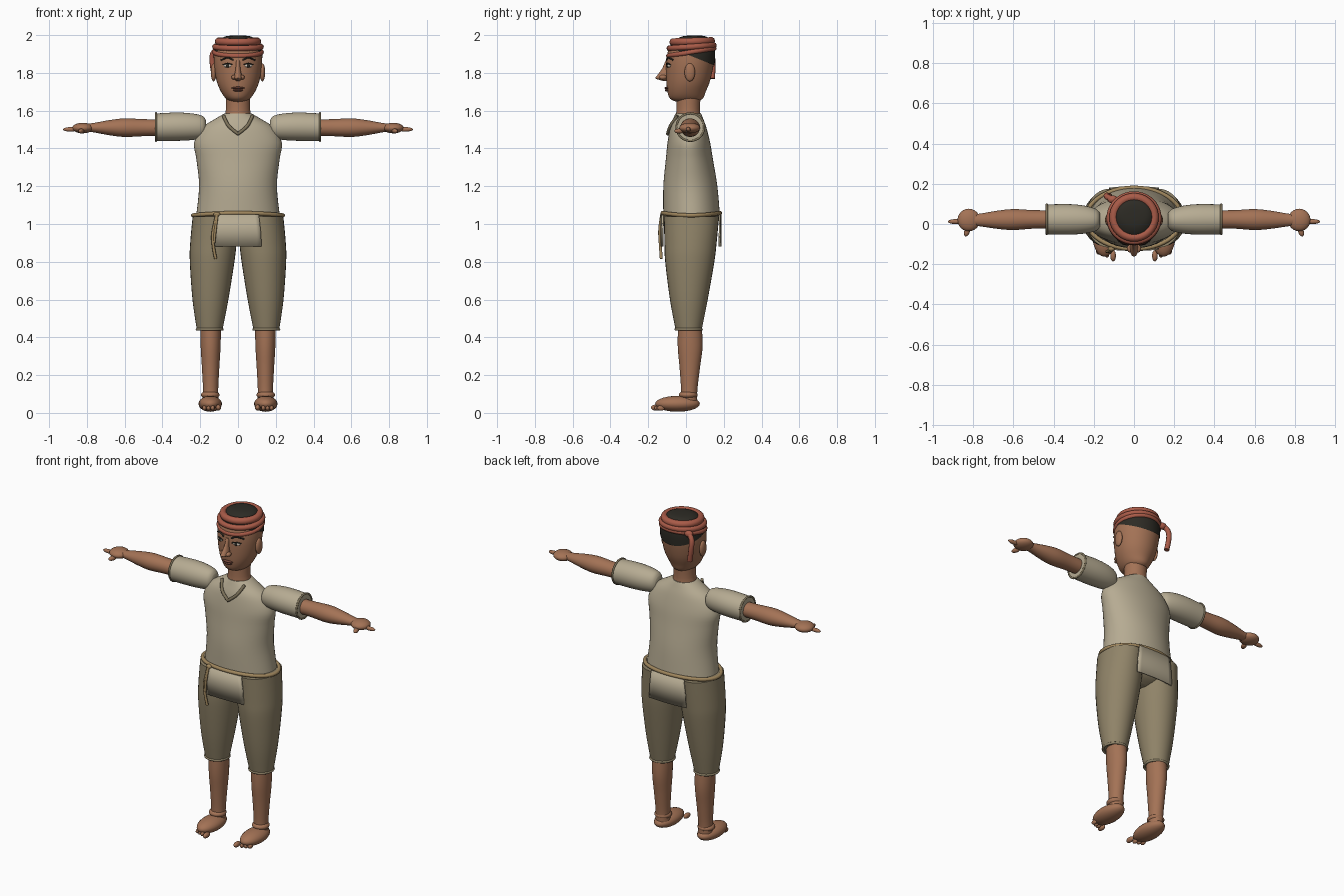
import bpy, bmesh
from math import sin, cos, pi, sqrt, radians
from mathutils import Matrix, Vector

if "Cube" in bpy.data.objects:
    bpy.data.objects.remove(bpy.data.objects["Cube"])


def material(name, *rgb):
    m = bpy.data.materials.new(name)
    m.use_nodes = True
    m.diffuse_color = (*rgb, 1)
    m.node_tree.nodes["Principled BSDF"].inputs["Base Color"].default_value = (*rgb, 1)
    return m


skin = material("brown skin", .37, .17, .092)
linen = material("pale linen", .47, .41, .29)
cloth = material("olive cloth", .28, .23, .14)
trim = material("dark trim", .2, .165, .1)
rope = material("tan rope", .35, .24, .11)
red = material("red wrap", .4, .105, .065)
dark = material("dark hair", .026, .024, .018)
lip = material("lip brown", .17, .06, .04)
white = material("eye white", .62, .56, .48)


def finish(name, bm, mat):
    bmesh.ops.recalc_face_normals(bm, faces=bm.faces)
    mesh = bpy.data.meshes.new(name)
    bm.to_mesh(mesh)
    bm.free()
    ob = bpy.data.objects.new(name, mesh)
    bpy.context.collection.objects.link(ob)
    mesh.materials.append(mat)
    smooth(ob)
    return ob


def smooth(ob):
    bpy.ops.object.select_all(action="DESELECT")
    ob.select_set(True)
    bpy.context.view_layer.objects.active = ob
    bpy.ops.object.shade_smooth_by_angle(angle=radians(50))


def spline(rows, steps=4):
    """Smooth interpolation through rows of numbers."""
    rows = [Vector(r) for r in rows]
    out = []
    for i in range(len(rows) - 1):
        a, b = rows[i], rows[i + 1]
        before, after = rows[max(i - 1, 0)], rows[min(i + 2, len(rows) - 1)]
        for s in range(steps):
            t = s / steps
            out.append(.5 * (2 * a + (b - before) * t
                             + (2 * before - 5 * a + 4 * b - after) * t * t
                             + (3 * a - before - 3 * b + after) * t ** 3))
    return out + [rows[-1]]


def loft(name, rings, mat, axis="z", side=1, n=32, cut=None):
    """Skin ellipses (position, centre u, centre v, radius u, radius v) along an axis."""
    bm = bmesh.new()
    loops = []
    for t, u, v, ru, rv in spline(rings):
        loop = []
        for k in range(n):
            a, b = u + ru * cos(2 * pi * k / n), v + rv * sin(2 * pi * k / n)
            p = (a, b, t) if axis == "z" else (t, a, b)
            loop.append(bm.verts.new((side * p[0], p[1], p[2])))
        loops.append(loop)
    for lo, hi in zip(loops, loops[1:]):
        for k in range(n):
            bm.faces.new((lo[k], lo[(k + 1) % n], hi[(k + 1) % n], hi[k]))
    bm.faces.new(loops[0])
    bm.faces.new(loops[-1])
    if cut:
        bmesh.ops.bisect_plane(bm, geom=bm.verts[:] + bm.edges[:] + bm.faces[:],
                               plane_co=cut[0], plane_no=cut[1], clear_inner=True)
    return finish(name, bm, mat)


def ball(name, centre, radii, mat, tilt=0):
    bm = bmesh.new()
    m = Matrix.Translation(centre) @ Matrix.Rotation(tilt, 4, "Z") @ Matrix.Diagonal((*radii, 1))
    bmesh.ops.create_uvsphere(bm, u_segments=24, v_segments=14, radius=1, matrix=m)
    return finish(name, bm, mat)


def tube(name, points, radius, mat, closed=False):
    data = bpy.data.curves.new(name, "CURVE")
    data.dimensions = "3D"
    data.bevel_depth, data.bevel_resolution, data.use_fill_caps = radius, 3, True
    s = data.splines.new("POLY")
    s.points.add(len(points) - 1)
    s.use_cyclic_u = closed
    for p, co in zip(s.points, points):
        p.co = (*co, 1)
    ob = bpy.data.objects.new(name, data)
    bpy.context.collection.objects.link(ob)
    data.materials.append(mat)
    bpy.ops.object.select_all(action="DESELECT")
    ob.select_set(True)
    bpy.context.view_layer.objects.active = ob
    bpy.ops.object.convert(target="MESH")
    smooth(bpy.context.object)


def hoop(name, cy, z, rx, ry, radius, mat, cx=0, tilt=0.0):
    pts = [(cx + rx * cos(a), cy + ry * sin(a), z + tilt * sin(a))
           for a in (2 * pi * k / 40 for k in range(40))]
    tube(name, pts, radius, mat, True)


def flap(name, front, mat):
    """Gently bowed shirt tail hanging under the belt."""
    bm = bmesh.new()
    rows = []
    for z, half in ((1.05, .11), (.965, .12), (.88, .125)):
        xs = [half * (k / 5 - 1) for k in range(11)]
        rows.append([bm.verts.new((x, .027 + front * .157 * sqrt(1 - (x / .42) ** 2), z))
                     for x in xs])
    for a, b in zip(rows, rows[1:]):
        for k in range(10):
            bm.faces.new((a[k], a[k + 1], b[k + 1], b[k]))
    ob = finish(name, bm, mat)
    mod = ob.modifiers.new("thickness", "SOLIDIFY")
    mod.thickness, mod.offset = .008, 0


# Shirt, collar and tails
loft("shirt", [(1.04, 0, .03, .222, .15), (1.2, 0, .023, .206, .143), (1.34, 0, .018, .22, .125),
               (1.43, 0, .015, .232, .113), (1.51, 0, .012, .19, .096),
               (1.56, 0, .012, .115, .078), (1.585, 0, .012, .072, .068)], linen, n=48)
collar = spline([(.077, -.045, 1.573), (.05, -.082, 1.52), (0, -.097, 1.477)])
tube("collar", collar + [(-x, y, z) for x, y, z in reversed(collar[:-1])], .009, trim)
flap("front_shirt_tail", -1, linen)
flap("back_shirt_tail", 1, linen)

# Rope belt with hanging ends
belt = [(.238 * cos(a), .028 + .152 * sin(a), 1.046 + .012 * sin(a) ** 2)
        for a in (2 * pi * k / 56 for k in range(56))]
tube("rope_belt", belt, .011, rope, True)
ball("belt_knot", (-.112, -.122, 1.05), (.018, .014, .014), rope)
tube("belt_end_long", spline([(-.112, -.13, 1.05), (-.133, -.137, .95), (-.13, -.135, .88),
                              (-.118, -.131, .815)]), .008, rope)
tube("belt_end_short", spline([(-.11, -.13, 1.05), (-.12, -.14, .97), (-.127, -.138, .9)]),
     .007, rope)

# Breeches seat
loft("breeches_seat", [(1.055, 0, .029, .237, .149), (.97, 0, .025, .235, .14),
                       (.91, 0, .022, .17, .11), (.88, 0, .02, .1, .06)], cloth, n=48)

for side, label in ((1, "left"), (-1, "right")):
    # Breeches leg, shin and foot
    loft(label + "_breeches_leg", [(1.04, .125, .029, .115, .146), (.9, .131, .024, .122, .138),
                                   (.8, .137, .02, .118, .13), (.6, .146, .015, .095, .1),
                                   (.44, .15, .014, .068, .069)], cloth, side=side)
    hoop(label + "_breeches_hem", .014, .442, .067, .068, .007, cloth, side * .15)
    loft(label + "_shin", [(.5, .145, .02, .055, .06), (.36, .145, .022, .053, .066),
                           (.24, .145, .02, .046, .054), (.12, .145, .017, .04, .043),
                           (.06, .145, .015, .042, .045)], skin, side=side)
    ball(label + "_ankle", (side * .147, .012, .095), (.049, .05, .024), skin)
    ball(label + "_foot", (side * .147, -.045, .048), (.062, .118, .042), skin)
    ball(label + "_big_toe", (side * .104, -.158, .028), (.014, .028, .016), skin)
    for k in range(3):
        ball(label + "_small_toe", (side * (.134 + .022 * k), -.148 + .008 * k, .026),
             (.011, .02, .014), skin)

    # Sleeve, arm and hand
    loft(label + "_sleeve", [(.17, .02, 1.51, .035, .04), (.19, .02, 1.513, .055, .06),
                             (.25, .022, 1.515, .07, .071), (.33, .023, 1.515, .076, .075),
                             (.437, .023, 1.512, .074, .073)], linen, "x", side)
    hem = [(side * .434, .023 + .073 * cos(a), 1.513 + .073 * sin(a))
           for a in (2 * pi * k / 32 for k in range(32))]
    tube(label + "_sleeve_hem", hem, .006, trim, True)
    loft(label + "_arm", [(.4, .023, 1.51, .045, .043), (.5, .023, 1.51, .046, .045),
                          (.6, .022, 1.51, .052, .049), (.68, .021, 1.51, .045, .04),
                          (.77, .02, 1.51, .031, .024), (.82, .02, 1.51, .028, .02)],
         skin, "x", side)
    ball(label + "_hand", (side * .822, .02, 1.508), (.056, .056, .028), skin)
    ball(label + "_fingers", (side * .888, .012, 1.501), (.038, .012, .012), skin)
    ball(label + "_thumb", (side * .83, -.035, 1.492), (.014, .028, .013), skin, side * .3)

    # Ear, eye and brow
    ball(label + "_ear", (side * .129, .02, 1.803), (.015, .028, .048), skin)
    ball(label + "_eye", (side * .054, -.089, 1.838), (.023, .011, .01), white, side * .3)
    ball(label + "_iris", (side * .054, -.097, 1.838), (.009, .006, .01), dark)
    tube(label + "_eyelid", spline([(side * .03, -.104, 1.843), (side * .054, -.1, 1.851),
                                    (side * .08, -.082, 1.843)]), .003, dark)
    tube(label + "_brow", spline([(side * .025, -.103, 1.868), (side * .055, -.094, 1.881),
                                  (side * .09, -.068, 1.868)]), .0045, dark)
    ball(label + "_nostril", (side * .02, -.122, 1.777), (.015, .02, .013), skin)

# Neck and head
loft("neck", [(1.56, 0, .012, .073, .068), (1.61, 0, .012, .064, .062),
              (1.72, 0, .015, .066, .065)], skin)
skull = [(1.645, 0, .002, .03, .045), (1.662, 0, .002, .062, .085), (1.7, 0, .003, .09, .101),
         (1.76, 0, .012, .114, .116), (1.85, 0, .021, .127, .126), (1.92, 0, .027, .122, .121),
         (1.96, 0, .035, .1, .1), (1.985, 0, .04, .06, .06)]
loft("head", skull, skin, n=40)
loft("nose", [(1.757, 0, -.108, .008, .012), (1.77, 0, -.122, .02, .038),
              (1.785, 0, -.119, .02, .035), (1.82, 0, -.106, .013, .022),
              (1.865, 0, -.098, .01, .01)], skin, n=20)
ball("upper_lip", (0, -.1, 1.72), (.034, .013, .007), lip)
ball("lower_lip", (0, -.099, 1.708), (.027, .013, .007), lip)

# Hair, sloping down to the nape
loft("hair", [(1.8, 0, .018, .129, .129), (1.85, 0, .022, .132, .13), (1.92, 0, .028, .127, .125),
              (1.97, 0, .037, .1, .098), (1.992, 0, .043, .07, .065), (1.998, 0, .045, .03, .03)],
     dark, n=40, cut=((0, .0, 1.9), (0, .4, 1)))

# Head wrap with a knot and hanging end
hoop("wrap_lower", .028, 1.91, .124, .121, .013, red, tilt=.02)
hoop("wrap_middle", .03, 1.938, .121, .117, .016, red, tilt=.008)
hoop("wrap_upper", .033, 1.966, .102, .1, .021, red, tilt=.003)
ball("wrap_knot", (-.105, .122, 1.925), (.026, .02, .02), red)
tube("wrap_end", spline([(-.105, .122, 1.93), (-.133, .135, 1.9), (-.135, .142, 1.85),
                         (-.122, .138, 1.77)]), .015, red)
